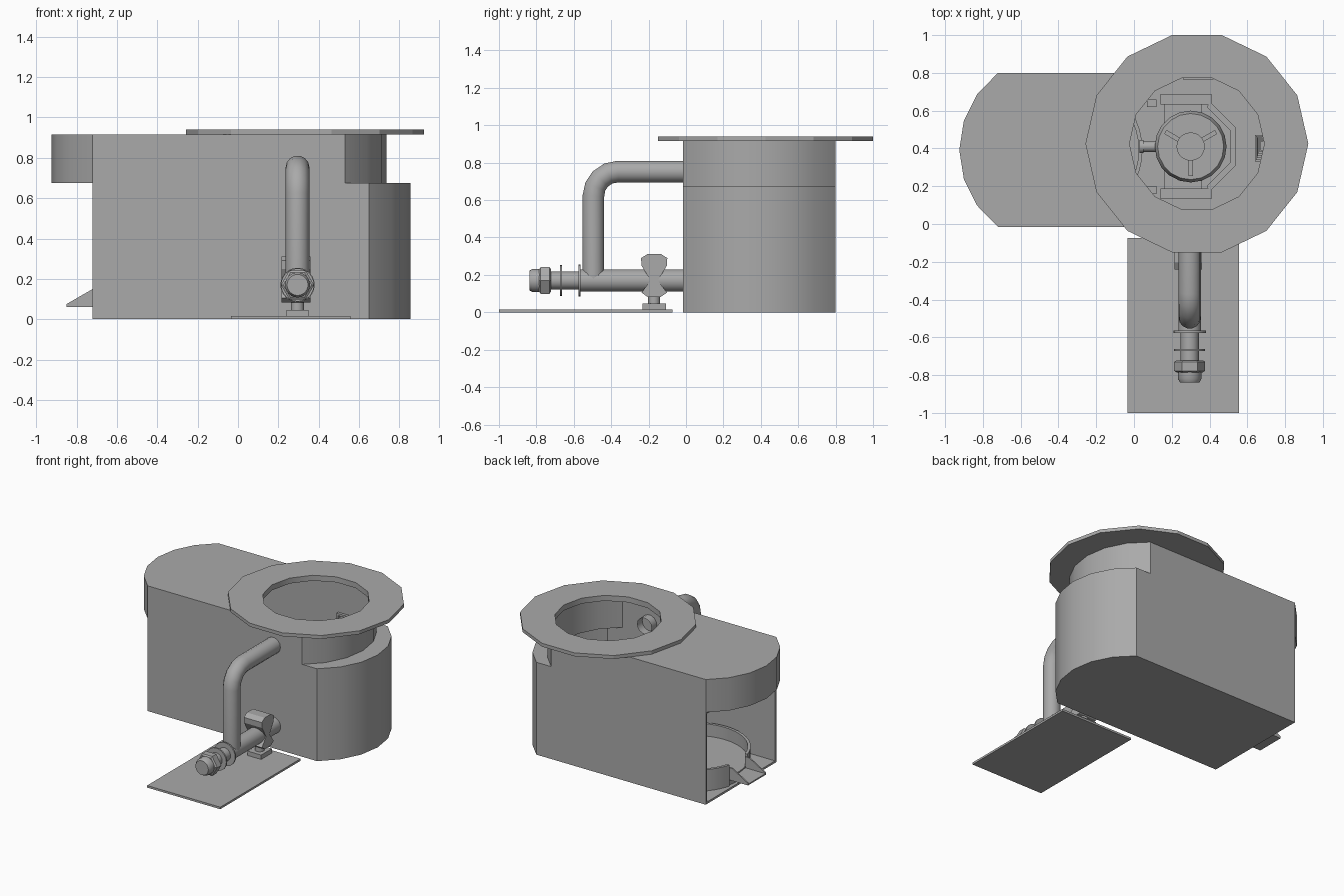
import bpy, bmesh, math
from mathutils import Vector, Matrix

if "Cube" in bpy.data.objects:
    bpy.data.objects.remove(bpy.data.objects["Cube"], do_unlink=True)

grey = bpy.data.materials.new("plain grey")
grey.use_nodes = True
grey.diffuse_color = (0.4, 0.4, 0.4, 1)
grey.node_tree.nodes["Principled BSDF"].inputs["Base Color"].default_value = (0.4, 0.4, 0.4, 1)


def finish(name, bm, smooth=True):
    bmesh.ops.recalc_face_normals(bm, faces=bm.faces)
    mesh = bpy.data.meshes.new(name)
    bm.to_mesh(mesh)
    bm.free()
    mesh.materials.append(grey)
    ob = bpy.data.objects.new(name, mesh)
    bpy.context.collection.objects.link(ob)
    if smooth:
        activate(ob)
        bpy.ops.object.shade_smooth_by_angle(angle=math.radians(30))
    return ob


def activate(ob):
    bpy.ops.object.select_all(action='DESELECT')
    ob.select_set(True)
    bpy.context.view_layer.objects.active = ob


def prism(name, outline, lo, hi, axis='Z', smooth=True):
    """Extrude an outline along an axis; the outline is xy, yz or xz."""
    place = {'Z': lambda a, b, c: (a, b, c),
             'X': lambda a, b, c: (c, a, b),
             'Y': lambda a, b, c: (a, c, b)}[axis]
    bm = bmesh.new()
    face = bm.faces.new([bm.verts.new(place(a, b, lo)) for a, b in outline])
    new = bmesh.ops.extrude_face_region(bm, geom=[face])["geom"]
    shift = Vector(place(0, 0, hi - lo))
    bmesh.ops.translate(bm, vec=shift, verts=[v for v in new if isinstance(v, bmesh.types.BMVert)])
    return finish(name, bm, smooth)


def box(name, x, y, z):
    return prism(name, [(x[0], y[0]), (x[1], y[0]), (x[1], y[1]), (x[0], y[1])], z[0], z[1], smooth=False)


def arc(cx, cy, r, a0, a1, n):
    return [(cx + r * math.cos(math.radians(a0 + (a1 - a0) * i / n)),
             cy + r * math.sin(math.radians(a0 + (a1 - a0) * i / n))) for i in range(n + 1)]


def circle(cx, cy, r, n, turn=0):
    return arc(cx, cy, r, turn, turn + 360, n)[:-1]


def lathe(name, profile, origin, axis, n=24):
    """Revolve (distance, radius) points about an axis."""
    bm = bmesh.new()
    rings = [[bm.verts.new((x, y, d)) for x, y in circle(0, 0, r, n)] for d, r in profile]
    for a, b in zip(rings, rings[1:]):
        for i in range(n):
            bm.faces.new((a[i], a[(i + 1) % n], b[(i + 1) % n], b[i]))
    bm.faces.new(rings[0])
    bm.faces.new(rings[-1])
    rot = Vector((0, 0, 1)).rotation_difference(Vector(axis)).to_matrix().to_4x4()
    bm.transform(Matrix.Translation(origin) @ rot)
    return finish(name, bm)


def cut(ob, cutter):
    mod = ob.modifiers.new("cut", 'BOOLEAN')
    mod.operation, mod.solver, mod.object = 'DIFFERENCE', 'EXACT', cutter
    activate(ob)
    bpy.ops.object.modifier_apply(modifier=mod.name)


Y0, Y1, BULGE = -0.015, 0.80, 0.205
MID = (Y0 + Y1) / 2


def tank_outline(left, right, inset=0, round_left=False):
    """Plan with shallow rounded ends; left and right are where the straight sides stop."""
    h = (Y1 - Y0) / 2 - inset
    r = (h * h + BULGE * BULGE) / (2 * BULGE)
    a = math.degrees(math.asin(h / r))
    pts = arc(right + BULGE - r, MID, r, -a, a, 6)
    if round_left:
        return pts + arc(left - BULGE + r, MID, r, 180 - a, 180 + a, 6)
    return pts + [(left, MID + h), (left, MID - h)]


# hollow tank: lower chamber open at one end, overhanging upper cover
lower = prism("lower_chamber", tank_outline(-0.72, 0.65), 0, 0.675)
upper = prism("upper_cover", tank_outline(-0.72, 0.53, round_left=True), 0.675, 0.915)
room = prism("room_cutter", tank_outline(-1.0, 0.635, 0.015), 0.015, 0.66)
loft = prism("loft_cutter", tank_outline(-0.70, 0.515, 0.015), 0.6, 0.90)
CX, CY = 0.333, 0.425
shaft = prism("hole_cutter", circle(CX, CY, 0.357, 14), 0.85, 1.0)
for ob, tools in ((lower, (room, loft)), (upper, (loft, shaft))):
    for tool in tools:
        cut(ob, tool)
    activate(ob)
    bpy.ops.object.shade_smooth_by_angle(angle=math.radians(30))

# fourteen-sided rim around the opening
rim = prism("opening_rim", circle(CX, CY, 0.59, 14), 0.915, 0.94, smooth=False)
cut(rim, shaft)
for tool in (room, loft, shaft):
    bpy.data.objects.remove(tool, do_unlink=True)

# outlet basin with a gap and a spout
BX = -0.335
prism("basin_wall", arc(BX, MID, 0.38, -164, 164, 40) + arc(BX, MID, 0.36, 164, -164, 40), 0.015, 0.17)
prism("basin_floor", circle(BX, MID, 0.365, 40), 0.015, 0.08)
box("spout_floor", (-0.85, -0.69), (MID - 0.1, MID + 0.1), (0.06, 0.07))
for side, y in (("right", MID - 0.105), ("left", MID + 0.095)):
    prism("spout_side_" + side, [(-0.85, 0.06), (-0.69, 0.06), (-0.69, 0.15), (-0.72, 0.15), (-0.85, 0.075)],
          y, y + 0.01, 'Y', smooth=False)

# bent inlet pipe, open at its inner end
PX = 0.295
bend = [(PX, y, z) for y, z in arc(-0.365, 0.622, 0.13, 90, 180, 4)]
path = [(PX, 0.06, 0.752)] + bend + [(PX, -0.495, 0.17)]
curve = bpy.data.curves.new("inlet_pipe", 'CURVE')
curve.dimensions = '3D'
curve.bevel_depth, curve.bevel_resolution = 0.059, 5
spline = curve.splines.new('POLY')
spline.points.add(len(path) - 1)
for p, co in zip(spline.points, path):
    p.co = (*co, 1)
spline.use_smooth = True
curve.materials.append(grey)
bpy.context.collection.objects.link(bpy.data.objects.new("inlet_pipe", curve))

# straight pipe with flanges, neck, hexagonal nut and end cap
FRONT = (0, -1, 0)
lathe("lower_pipe", [(-0.03, 0.06), (0.565, 0.06)], (PX, 0, 0.17), FRONT)
for i, y in enumerate((0.565, 0.662)):
    lathe("flange_%d" % (i + 1), [(y, 0.085 - 0.003 * i), (y + 0.011, 0.085 - 0.003 * i)], (PX, 0, 0.17), FRONT)
lathe("pipe_neck", [(0.57, 0.048), (0.73, 0.048)], (PX, 0, 0.17), FRONT)
lathe("hex_nut", [(0.722, 0.07), (0.73, 0.082), (0.777, 0.082), (0.785, 0.07)], (PX, 0, 0.17), FRONT, 6)
lathe("end_cap", [(0.78, 0.062), (0.82, 0.062), (0.838, 0.052)], (PX, 0, 0.17), FRONT)

# waisted valve body on its foot
half = [(0.035, 0.082), (0.068, 0.105), (0.02, 0.17), (0.068, 0.25), (0.07, 0.29), (0.035, 0.312)]
VY = -0.17
prism("valve_body", [(VY + d, z) for d, z in half] + [(VY - d, z) for d, z in reversed(half)],
      0.215, 0.36, 'X', smooth=False)
lathe("valve_stem", [(0.04, 0.032), (0.09, 0.032)], (PX, VY, 0), (0, 0, 1), 16)
box("valve_foot", (PX - 0.055, PX + 0.055), (VY - 0.062, VY + 0.062), (0.012, 0.047))

# ground plate
box("ground_plate", (-0.035, 0.557), (-1.0, -0.073), (0.0, 0.015))

# ladder frame on the back wall and rungs on the end wall
for x in (0.26, 0.332, 0.405):
    box("ladder_rail", (x, x + 0.015), (0.765, 0.785), (0.1, 0.68))
for i in range(6):
    z = 0.12 + i * 0.109
    box("ladder_rung", (0.26, 0.42), (0.765, 0.785), (z, z + 0.015))
for i in range(7):
    z = 0.1 + i * 0.09
    box("wall_rung", (0.64 + 0.005 * i, 0.735), (0.33 + 0.01 * i, 0.47 - 0.005 * i), (z, z + 0.012))

# pump inside the opening: base beams, angled guard, drum, hub, spokes
HX, HY = 0.3, 0.41
for side in (-1, 1):
    y = HY + side * 0.25
    box("pump_beam", (0.14, 0.41), (y - 0.028, y + 0.028), (0.015, 0.45))
    box("pump_bracket", (0.07, 0.12), (HY + side * 0.23 - 0.02, HY + side * 0.23 + 0.02), (0.015, 0.6))
box("pump_base", (0.16, 0.36), (HY - 0.25, HY + 0.25), (0.015, 0.3))
prism("pump_guard", arc(HX, HY, 0.26, -67.5, 67.5, 3) + arc(HX, HY, 0.225, 67.5, -67.5, 3), 0.3, 0.45, smooth=False)
lathe("pump_drum", [(0.015, 0.19), (0.47, 0.19), (0.5, 0.175)], (HX, HY, 0), (0, 0, 1), 20)
lathe("pump_hub", [(0.49, 0.075), (0.54, 0.075)], (HX, HY, 0), (0, 0, 1), 20)
for a in (30, 150, 270):
    d = Vector((math.cos(math.radians(a)), math.sin(math.radians(a))))
    n = Vector((-d.y, d.x)) * 0.012
    c = Vector((HX, HY))
    prism("pump_spoke", [tuple(c + d * r + n * s) for r, s in ((0.07, -1), (0.155, -1), (0.155, 1), (0.07, 1))],
          0.49, 0.515, smooth=False)
lathe("pump_inlet", [(0, 0.035), (0.02, 0.035), (0.02, 0.028), (0.16, 0.028)], (0.03, HY, 0.42), (1, 0, 0), 16)
